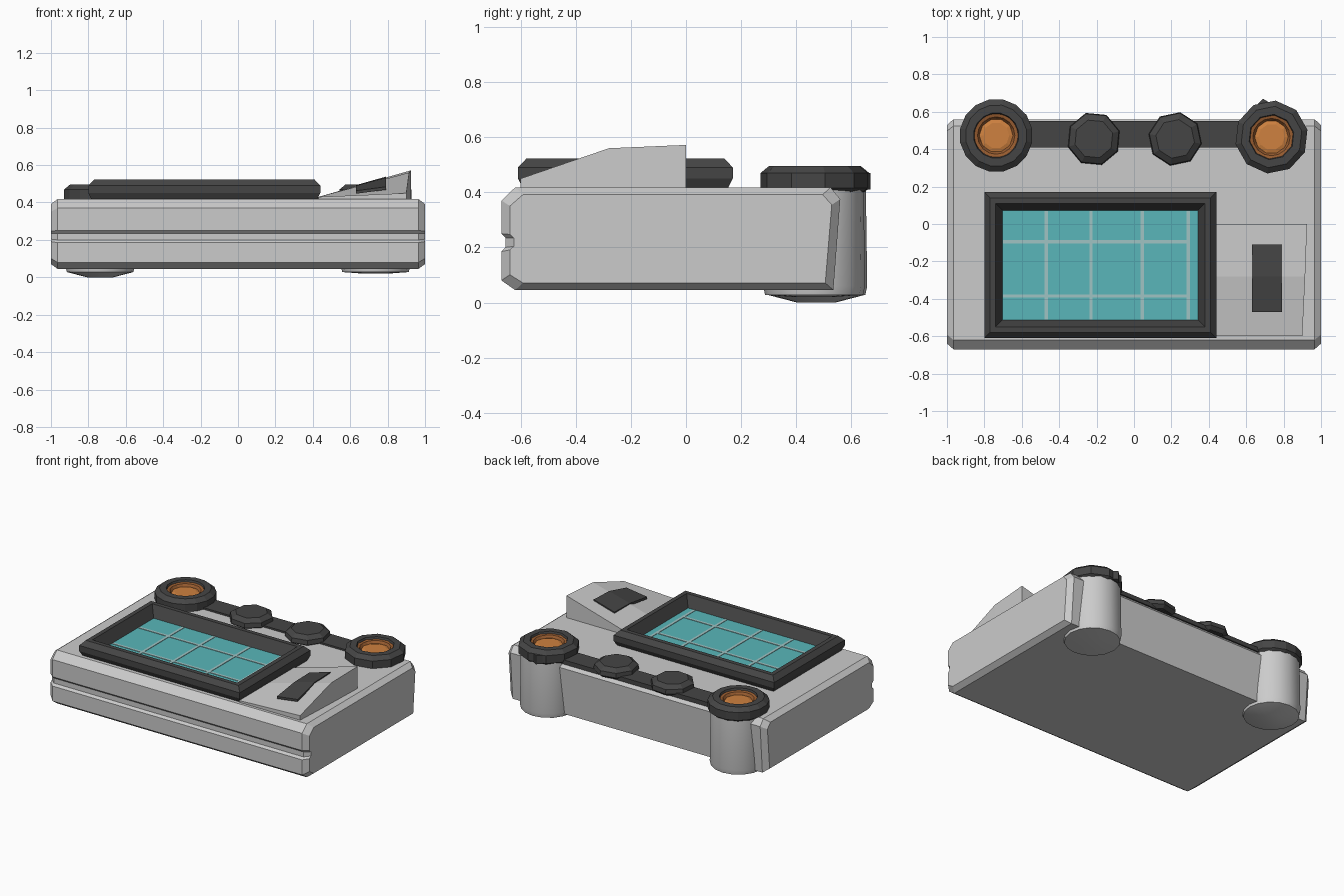
import bpy, bmesh, math

if "Cube" in bpy.data.objects:
    bpy.data.objects.remove(bpy.data.objects["Cube"])


def material(name, rgb):
    m = bpy.data.materials.new(name)
    m.diffuse_color = (*rgb, 1)
    m.use_nodes = True
    m.node_tree.nodes["Principled BSDF"].inputs["Base Color"].default_value = m.diffuse_color
    return m


DARK = material("dark_plastic", (0.06, 0.06, 0.06))
TEAL = material("teal_glass", (0.10, 0.47, 0.49))
LINE = material("grid_line", (0.35, 0.55, 0.55))
ORANGE = material("orange_lamp", (0.62, 0.22, 0.05))
RUST = material("dark_orange", (0.32, 0.11, 0.03))


def loft(name, loops, mat=None, cap=(True, True), smooth=False):
    """Skin a list of equal-length point loops, optionally closing both ends."""
    bm = bmesh.new()
    rings = [[bm.verts.new(p) for p in loop] for loop in loops]
    n = len(rings[0])
    for a, b in zip(rings, rings[1:]):
        for i in range(n):
            j = (i + 1) % n
            bm.faces.new((a[i], a[j], b[j], b[i]))
    if cap[0]:
        bm.faces.new(rings[0][::-1])
    if cap[1]:
        bm.faces.new(rings[-1])
    bmesh.ops.recalc_face_normals(bm, faces=bm.faces)
    me = bpy.data.meshes.new(name)
    bm.to_mesh(me)
    bm.free()
    ob = bpy.data.objects.new(name, me)
    bpy.context.collection.objects.link(ob)
    if mat:
        me.materials.append(mat)
    if smooth:
        bpy.ops.object.select_all(action='DESELECT')
        ob.select_set(True)
        bpy.context.view_layer.objects.active = ob
        bpy.ops.object.shade_smooth_by_angle(angle=math.radians(35))
    return ob


def rect(x0, x1, y0, y1, z, inset=0.0):
    x0, x1, y0, y1 = x0 + inset, x1 - inset, y0 + inset, y1 - inset
    return [(x0, y0, z), (x1, y0, z), (x1, y1, z), (x0, y1, z)]


def ring(cx, cy, r, z, n, turn=0.0):
    return [(cx + r * math.cos(turn + math.tau * i / n),
             cy + r * math.sin(turn + math.tau * i / n), z) for i in range(n)]


def lathe(name, cx, cy, profile, n, mat=None, cap=(True, True), turn=0.0, smooth=False):
    return loft(name, [ring(cx, cy, r, z, n, turn) for r, z in profile], mat, cap, smooth)


def box(name, x0, x1, y0, y1, z0, z1, mat=None):
    return loft(name, [rect(x0, x1, y0, y1, z0), rect(x0, x1, y0, y1, z1)], mat)


# Body: side profile with chamfers and a front groove, lofted across x
side = [(-0.62, 0.045), (-0.67, 0.08), (-0.67, 0.185), (-0.655, 0.20), (-0.655, 0.235),
        (-0.67, 0.25), (-0.67, 0.37), (-0.62, 0.418), (0.525, 0.418), (0.56, 0.375),
        (0.535, 0.045)]


def section(x, sy=1.0, sz=1.0):
    return [(x, -0.055 + (y + 0.055) * sy, 0.23 + (z - 0.23) * sz) for y, z in side]


loft("body", [section(-1, 0.95, 0.86), section(-0.965), section(0.965), section(1, 0.95, 0.86)])

# Screen frame: dark chamfered ring sloping down to the glass
F = (-0.80, 0.44, -0.61, 0.17)
loft("screen_frame", [rect(*F, 0.41, 0.02), rect(*F, 0.45), rect(*F, 0.49), rect(*F, 0.522, 0.03),
                      rect(*F, 0.522, 0.06), rect(*F, 0.44, 0.10)], DARK, (True, False))

# Screen glass and its grid
box("screen", -0.705, 0.345, -0.515, 0.075, 0.425, 0.445, TEAL)
for i, x in enumerate((-0.47, -0.23, 0.045, 0.29)):
    box(f"grid_column_{i}", x - 0.009, x + 0.009, -0.51, 0.07, 0.444, 0.448, LINE)
for i, y in enumerate((-0.095, -0.385)):
    box(f"grid_row_{i}", -0.70, 0.30, y - 0.009, y + 0.009, 0.444, 0.448, LINE)

# Sloped control wedge beside the screen, rising to the right and rear
left = [(0.43, -0.60, 0.43), (0.43, -0.28, 0.43), (0.43, 0.0, 0.43)]
right = [(0.90, -0.60, 0.45), (0.915, -0.28, 0.56), (0.925, 0.0, 0.572)]
loft("control_wedge", [[(l[0], l[1], 0.40), (r[0], r[1], 0.40), r, l]
                       for l, r in zip(left, right)])


# Dark pad lying on the wedge slope
def wedge_z(x, y):
    zr = 0.45 + 0.11 * (y + 0.60) / 0.32 if y < -0.28 else 0.56 + 0.012 * (y + 0.28) / 0.28
    return 0.43 + (zr - 0.43) * (x - 0.43) / 0.485


def pad_section(y):
    return [(x, y, wedge_z(x, y) + d)
            for x, d in ((0.63, -0.01), (0.79, -0.01), (0.79, 0.006), (0.63, 0.006))]


loft("wedge_pad", [pad_section(y) for y in (-0.47, -0.28, -0.11)], DARK)

# Rear corner towers: grey column, dark collar, orange lamp
for tag, cx, cy, foot, n in (("left", -0.737, 0.473, 0.0, 16), ("right", 0.735, 0.465, 0.02, 10)):
    lathe(f"{tag}_tower", cx, cy, [(0.07, foot), (0.178, 0.028), (0.185, 0.06), (0.18, 0.41)],
          16, smooth=True)
    lathe(f"{tag}_collar", cx, cy,
          [(0.17, 0.395), (0.196, 0.415), (0.196, 0.47), (0.165, 0.495),
           (0.122, 0.495), (0.108, 0.45)], n, DARK, (True, False), turn=0.2)
    lathe(f"{tag}_lamp_ring", cx, cy, [(0.118, 0.482), (0.10, 0.478), (0.085, 0.455)],
          16, RUST, (False, False))
    lathe(f"{tag}_lamp", cx, cy, [(0.09, 0.44), (0.09, 0.462), (0.07, 0.468)], 10, ORANGE)

# Pointed tab behind the right collar
loft("collar_tab", [[(0.60, 0.58, z), (0.80, 0.60, z), (0.69, 0.67, z)] for z in (0.41, 0.47)], DARK)

# Dark rear strip with two faceted knobs
box("rear_strip", -0.60, 0.60, 0.41, 0.55, 0.40, 0.43, DARK)
for i, (cx, turn) in enumerate(((-0.215, 0.3), (0.22, 0.6))):
    lathe(f"knob_{i}", cx, 0.455, [(0.12, 0.405), (0.145, 0.425), (0.14, 0.455), (0.105, 0.478)],
          8, DARK, turn=turn)
